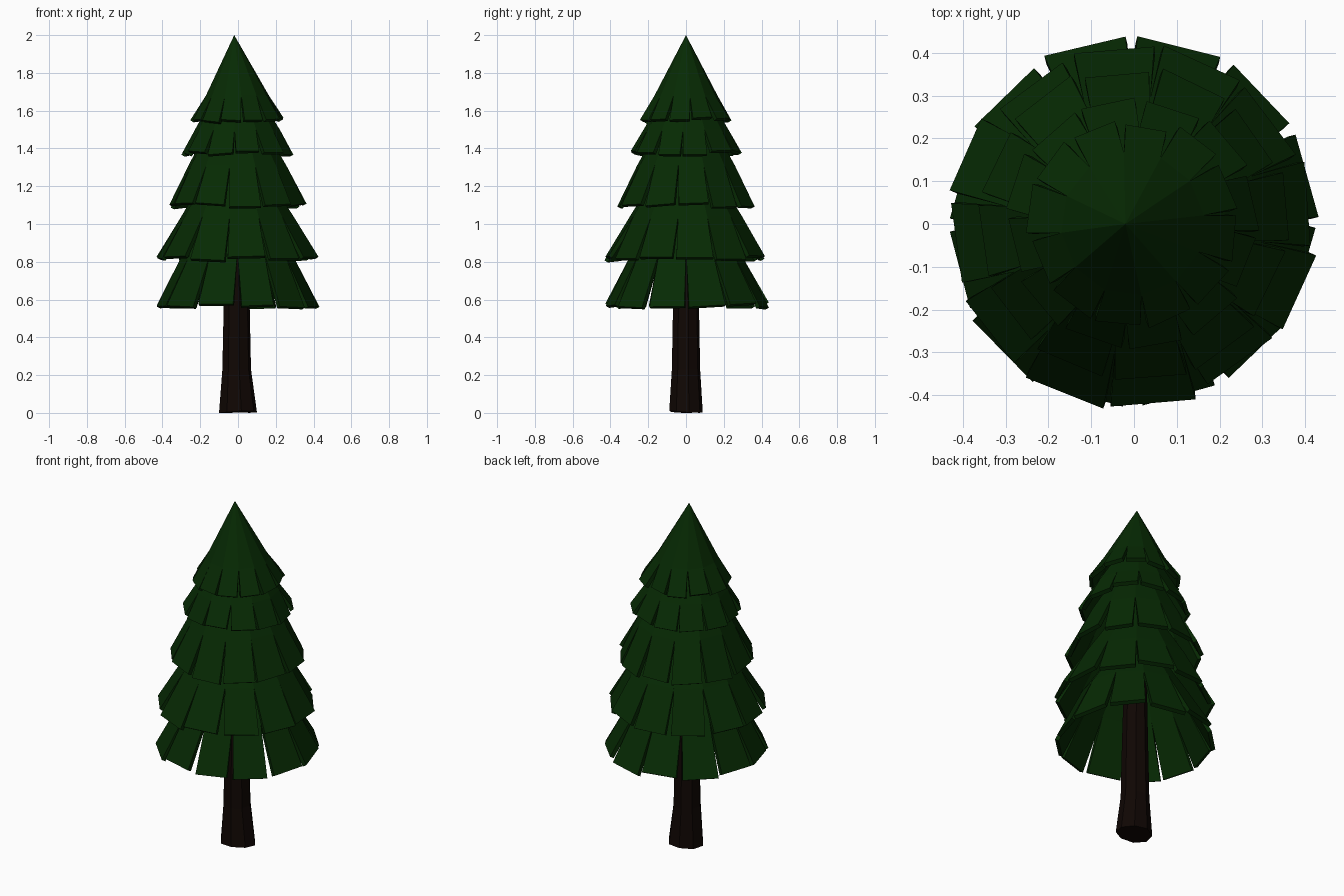
import bpy, bmesh, random
from math import cos, sin, radians

if "Cube" in bpy.data.objects:
    bpy.data.objects.remove(bpy.data.objects["Cube"])

random.seed(4)


def material(name, color):
    mat = bpy.data.materials.new(name)
    mat.diffuse_color = (*color, 1)
    mat.use_nodes = True
    mat.node_tree.nodes["Principled BSDF"].inputs["Base Color"].default_value = mat.diffuse_color
    return mat


GREEN = material("needles", (0.002, 0.023, 0.001))
BROWN = material("bark", (0.005, 0.002, 0.001))


def make_object(name, bm, mat):
    bmesh.ops.recalc_face_normals(bm, faces=bm.faces)
    mesh = bpy.data.meshes.new(name)
    bm.to_mesh(mesh)
    bm.free()
    mesh.materials.append(mat)
    obj = bpy.data.objects.new(name, mesh)
    bpy.context.collection.objects.link(obj)
    return obj


# Trunk: flared eight-sided column (z, centre x, x radius, y radius)
def trunk():
    rings_spec = [(0.0, 0.0, 0.102, 0.09), (0.23, -0.007, 0.077, 0.076),
                  (0.56, -0.007, 0.07, 0.07), (1.0, -0.01, 0.06, 0.06)]
    bm = bmesh.new()
    rings = []
    for i, (z, cx, rx, ry) in enumerate(rings_spec):
        ring = []
        for k in range(8):
            a = radians(45 * k + 10)
            dz = random.uniform(0, 0.012) if i == 0 else 0
            ring.append(bm.verts.new((cx + rx * cos(a), ry * sin(a), z + dz)))
        rings.append(ring)
    min_z = min(v.co.z for v in rings[0])
    for v in rings[0]:
        v.co.z -= min_z
    for lo, hi in zip(rings, rings[1:]):
        for k in range(8):
            n = (k + 1) % 8
            bm.faces.new((lo[k], lo[n], hi[n], hi[k]))
    bm.faces.new(rings[0][::-1])
    bm.faces.new(rings[-1])
    make_object("trunk", bm, BROWN)


# Foliage tier: cone cap with a skirt of separate, slightly uneven panels
def tier(name, rim_r, rim_z, split_r, split_z, apex_z, turn):
    n, step = 12, 30
    bm = bmesh.new()

    def point(r, deg, z):
        a = radians(deg)
        return bm.verts.new((-0.003 + r * cos(a), r * sin(a), z))

    apex = bm.verts.new((-0.02, 0, apex_z))
    ring = [point(split_r, turn + k * step, split_z) for k in range(n)]
    for k in range(n):
        a, b = ring[k], ring[(k + 1) % n]
        bm.faces.new((a, b, apex))
        flare = random.uniform(-0.010, 0.010)
        drop = random.uniform(-0.008, 0.010)
        low = []
        for edge, sign in ((k, 1), (k + 1, -1)):
            inset = sign * random.uniform(1.0, 3.2)
            low.append(point(rim_r + flare + random.uniform(-0.005, 0.005),
                             turn + edge * step + inset,
                             rim_z + drop + random.uniform(-0.008, 0.008)))
        bm.faces.new((low[0], low[1], b, a))
    obj = make_object(name, bm, GREEN)
    mod = obj.modifiers.new("thickness", "SOLIDIFY")
    mod.thickness = 0.022
    mod.offset = -1


trunk()
tier("foliage_tier_1", 0.432, 0.57, 0.285, 0.85, 1.30, 0)
tier("foliage_tier_2", 0.424, 0.82, 0.30, 1.04, 1.52, 22)
tier("foliage_tier_3", 0.365, 1.10, 0.262, 1.31, 1.78, 21)
tier("foliage_tier_4", 0.295, 1.375, 0.225, 1.50, 1.88, 26)
tier("foliage_tier_5", 0.24, 1.555, 0.168, 1.68, 2.0, 7)
